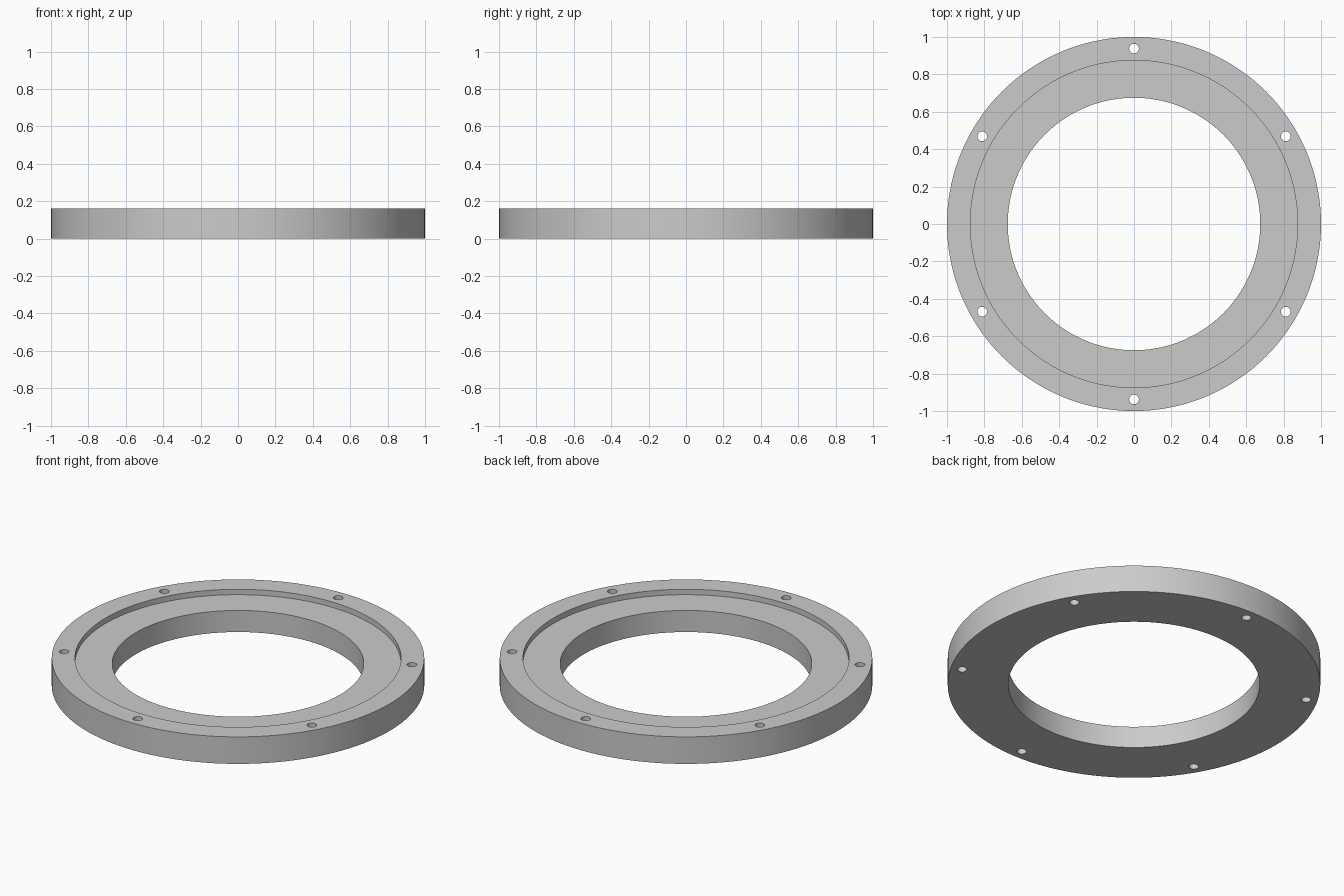
import bpy
import bmesh
import math
from mathutils import Matrix, Vector

cube = bpy.data.objects.get("Cube")
if cube:
    bpy.data.objects.remove(cube, do_unlink=True)

OUTER, STEP, BORE = 1.0, 0.875, 0.675
HEIGHT, FLOOR = 0.16, 0.128
HOLE_RADIUS, HOLE_CIRCLE, HOLE_COUNT = 0.026, 0.9375, 6
SEGMENTS = 144


def add_object(name, bm):
    bmesh.ops.recalc_face_normals(bm, faces=bm.faces)
    mesh = bpy.data.meshes.new(name)
    bm.to_mesh(mesh)
    bm.free()
    obj = bpy.data.objects.new(name, mesh)
    bpy.context.collection.objects.link(obj)
    return obj


# Grey metal
grey = bpy.data.materials.new("grey metal")
grey.use_nodes = True
colour = (0.6, 0.6, 0.6, 1.0)
grey.diffuse_color = colour
grey.node_tree.nodes["Principled BSDF"].inputs["Base Color"].default_value = colour

# Stepped ring, turned from its cross-section
profile = [(BORE, 0), (OUTER, 0), (OUTER, HEIGHT),
           (STEP, HEIGHT), (STEP, FLOOR), (BORE, FLOOR)]
bm = bmesh.new()
verts = [bm.verts.new((r, 0, z)) for r, z in profile]
edges = [bm.edges.new((v, verts[i - 1])) for i, v in enumerate(verts)]
bmesh.ops.spin(bm, geom=verts + edges, cent=(0, 0, 0), axis=(0, 0, 1),
               angle=math.tau, steps=SEGMENTS, use_merge=False)
bmesh.ops.remove_doubles(bm, verts=bm.verts, dist=1e-4)
ring = add_object("flange_ring", bm)
ring.data.materials.append(grey)

# Bolt hole cutters, evenly spaced around the rim
bm = bmesh.new()
for i in range(HOLE_COUNT):
    turn = Matrix.Rotation(math.tau * i / HOLE_COUNT, 4, "Z")
    centre = turn @ Vector((0, HOLE_CIRCLE, HEIGHT / 2))
    bmesh.ops.create_cone(bm, cap_ends=True, segments=32,
                          radius1=HOLE_RADIUS, radius2=HOLE_RADIUS,
                          depth=HEIGHT * 2, matrix=Matrix.Translation(centre))
cutter = add_object("bolt_hole_cutter", bm)
cutter.data.materials.append(grey)
cutter.hide_render = True

# Drill the holes, then smooth the round walls
drill = ring.modifiers.new("bolt_holes", "BOOLEAN")
drill.operation = "DIFFERENCE"
drill.solver = "EXACT"
drill.object = cutter
bpy.ops.object.select_all(action="DESELECT")
ring.select_set(True)
bpy.context.view_layer.objects.active = ring
bpy.ops.object.modifier_apply(modifier=drill.name)
bpy.data.objects.remove(cutter, do_unlink=True)
bpy.ops.object.shade_smooth_by_angle(angle=math.radians(30))
